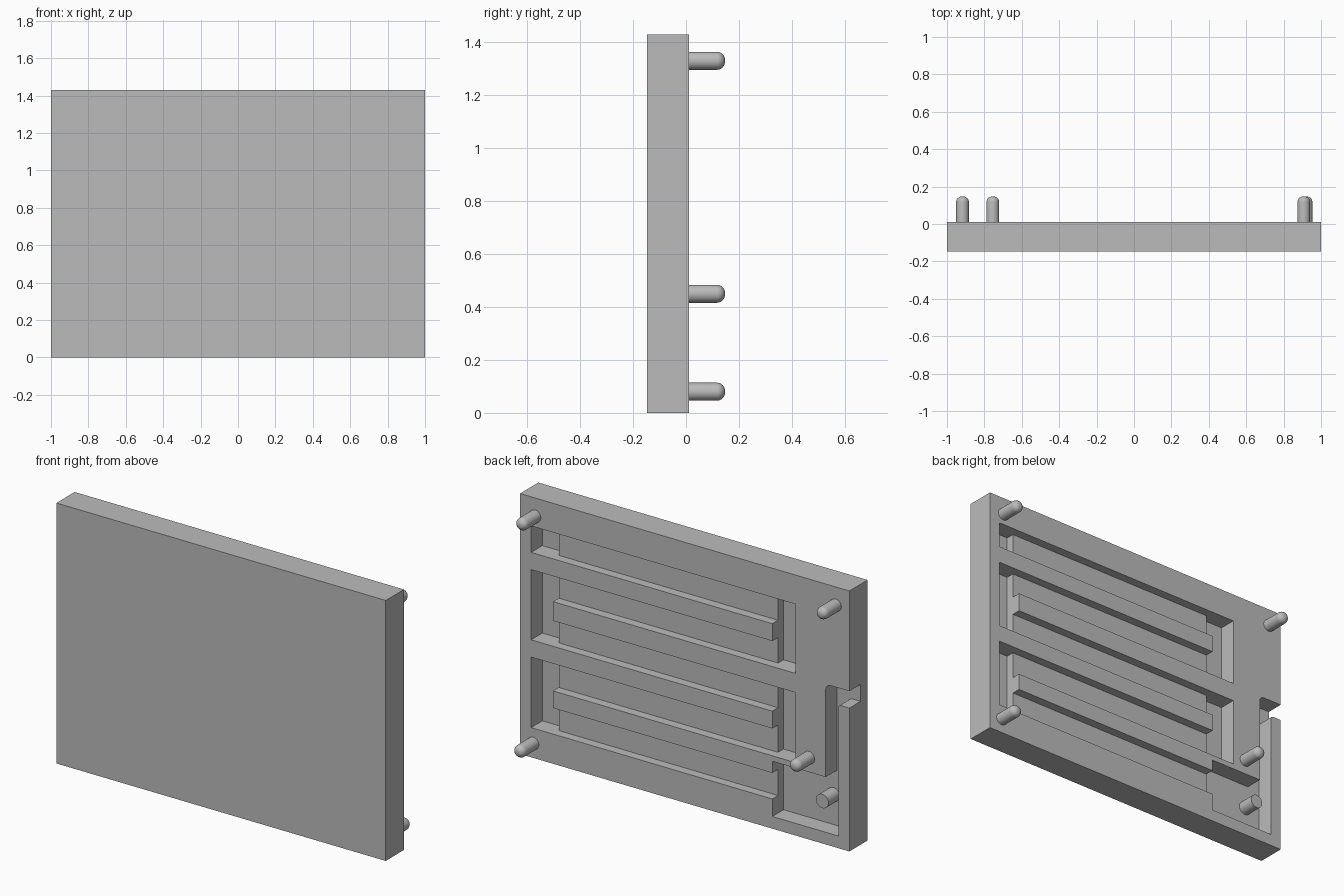
import bpy, bmesh
from math import sin, cos, pi
from mathutils import Matrix, Vector

cube = bpy.data.objects.get("Cube")
if cube:
    bpy.data.objects.remove(cube, do_unlink=True)

FRONT, BACK = -0.147, 0.011
HEIGHT = 1.43
DEEP, SHALLOW = BACK - 0.097, BACK - 0.05

grey = bpy.data.materials.new("plain grey")
grey.use_nodes = True
grey.diffuse_color = (0.5, 0.5, 0.5, 1)
grey.node_tree.nodes["Principled BSDF"].inputs["Base Color"].default_value = (0.5, 0.5, 0.5, 1)


def add_object(name, bm):
    bmesh.ops.recalc_face_normals(bm, faces=bm.faces)
    mesh = bpy.data.meshes.new(name)
    bm.to_mesh(mesh)
    bm.free()
    mesh.materials.append(grey)
    obj = bpy.data.objects.new(name, mesh)
    bpy.context.collection.objects.link(obj)
    return obj


def prism(name, outline, y0, y1):
    """Extrude an x-z outline from y0 to y1."""
    bm = bmesh.new()
    face = bm.faces.new([bm.verts.new((x, y0, z)) for x, z in outline])
    grown = bmesh.ops.extrude_face_region(bm, geom=[face])["geom"]
    verts = [v for v in grown if isinstance(v, bmesh.types.BMVert)]
    bmesh.ops.translate(bm, verts=verts, vec=(0, y1 - y0, 0))
    return add_object(name, bm)


def block(name, x0, x1, z0, z1, y0, y1):
    return prism(name, [(x0, z0), (x1, z0), (x1, z1), (x0, z1)], y0, y1)


def arc(cx, cz, r, start, end, steps=6):
    angles = [start + (end - start) * i / steps for i in range(steps + 1)]
    return [(cx + r * cos(a), cz + r * sin(a)) for a in angles]


def carve(target, cutter):
    """Cut a pocket and discard the cutter."""
    cutter.hide_render = True
    mod = target.modifiers.new("pocket", "BOOLEAN")
    mod.operation, mod.solver, mod.object = "DIFFERENCE", "EXACT", cutter
    bpy.context.view_layer.objects.active = target
    bpy.ops.object.modifier_apply(modifier=mod.name)
    bpy.data.objects.remove(cutter, do_unlink=True)


def pin(name, x, z, y0, y1, r, fillet):
    """Turned pin pointing backwards, with an optional rounded tip."""
    profile = [(r, y0)]
    if fillet:
        profile += arc(r - fillet, y1 - fillet, fillet, 0, pi / 2, 8)
    else:
        profile.append((r, y1))
    profile.append((0, y1))
    bm = bmesh.new()
    verts = [bm.verts.new((x + px, y, z)) for px, y in profile]
    edges = [bm.edges.new(pair) for pair in zip(verts, verts[1:])]
    bmesh.ops.spin(bm, geom=verts + edges, cent=(x, 0, z), axis=(0, 1, 0),
                   angle=2 * pi, steps=32)
    bmesh.ops.remove_doubles(bm, verts=bm.verts, dist=0.0005)
    obj = add_object(name, bm)
    bpy.ops.object.select_all(action="DESELECT")
    obj.select_set(True)
    bpy.context.view_layer.objects.active = obj
    bpy.ops.object.shade_smooth_by_angle(angle=pi / 5)
    return obj


# Main slab
panel = block("panel", -1, 1, 0, HEIGHT, FRONT, BACK)
OUT = BACK + 0.05

# Deep turning shafts at both ends of the winding channel
left_shafts = [(1.125, 1.27), (0.645, 1.03), (0.163, 0.55)]
right_shafts = [(0.89, 1.27), (0.40, 0.785)]
for z0, z1 in left_shafts:
    carve(panel, block("left_shaft", 0.80, 0.933, z0, z1, DEEP, OUT))
for z0, z1 in right_shafts:
    carve(panel, block("right_shaft", -0.674, -0.532, z0, z1, DEEP, OUT))

# Corner chamber with a riser that leaves through the side wall
OUTER, INNER, SILL, LINTEL = -0.933, -0.856, 0.787, 0.88
outline = [(-0.532, 0.067), (OUTER, 0.067)]
outline += arc(OUTER - 0.015, SILL - 0.015, 0.015, 0, pi / 2)
outline += [(-1.05, SILL), (-1.05, LINTEL)]
outline += arc(INNER - 0.03, LINTEL - 0.03, 0.03, pi / 2, 0)
outline += [(INNER, 0.37), (-0.532, 0.37)]
carve(panel, prism("chamber", outline, DEEP, OUT))

# Shallow rows joining the shafts
rows = [(1.125, 1.27), (0.89, 1.03), (0.645, 0.785), (0.40, 0.55), (0.163, 0.306)]
for z0, z1 in rows:
    carve(panel, block("row", -0.56, 0.83, z0, z1, SHALLOW, OUT))

# Rounded locating pins
pins = {"upper_left_pin": (0.908, 1.33), "upper_right_pin": (-0.917, 1.33),
        "lower_left_pin": (0.92, 0.08), "lower_right_pin": (-0.755, 0.45)}
for name, (x, z) in pins.items():
    pin(name, x, z, BACK - 0.005, 0.147, 0.034, 0.03)

# Flat post standing in the chamber
pin("chamber_post", -0.835, 0.232, DEEP - 0.005, BACK, 0.038, 0)
